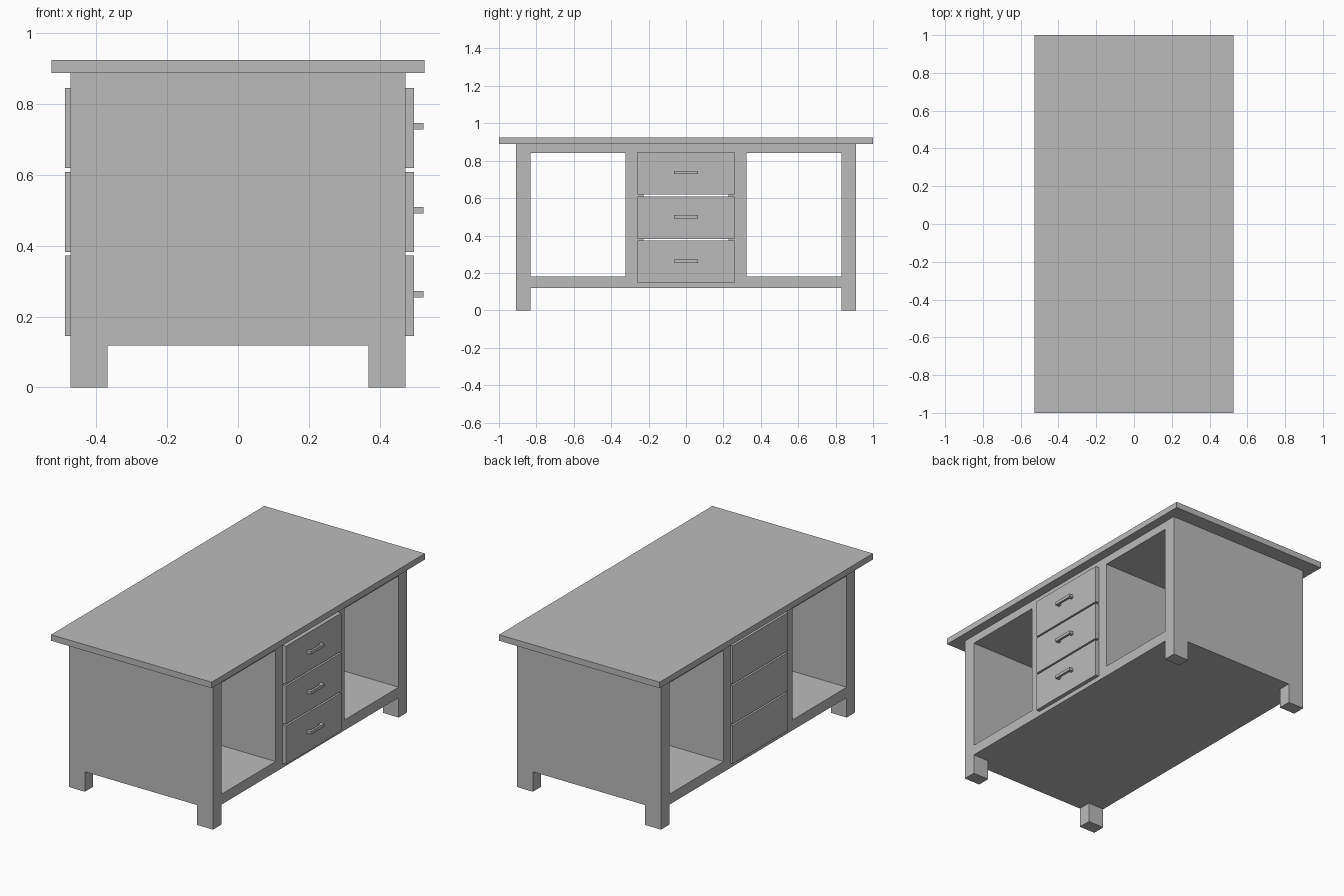
import bpy
import bmesh
from mathutils import Matrix, Vector

if "Cube" in bpy.data.objects:
    bpy.data.objects.remove(bpy.data.objects["Cube"])

grey = bpy.data.materials.new("plain grey")
grey.use_nodes = True
colour = (0.5, 0.5, 0.5, 1)
grey.diffuse_color = colour
grey.node_tree.nodes["Principled BSDF"].inputs["Base Color"].default_value = colour


def add_object(name, bm):
    """Turn a bmesh into a grey object."""
    mesh = bpy.data.meshes.new(name)
    bm.to_mesh(mesh)
    bm.free()
    mesh.materials.append(grey)
    bpy.context.collection.objects.link(bpy.data.objects.new(name, mesh))


def boxes(name, *spans):
    """One object made of boxes, each given as (x range, y range, z range)."""
    bm = bmesh.new()
    for span in spans:
        size = Vector([hi - lo for lo, hi in span])
        centre = Vector([(hi + lo) / 2 for lo, hi in span])
        place = Matrix.Translation(centre) @ Matrix.Diagonal(size).to_4x4()
        bmesh.ops.create_cube(bm, size=1, matrix=place)
    add_object(name, bm)


def mirrored(side, lo, hi):
    return (lo, hi) if side > 0 else (-hi, -lo)


HALF_X = 0.473
DEPTH = (-HALF_X, HALF_X)
FLOOR, SHELF, CEILING, DECK = 0.118, 0.18, 0.84, 0.888
END_IN, END_OUT = 0.832, 0.91
WALL_IN, WALL_OUT = 0.24, 0.323
FOOT_IN = 0.368

# Table top and horizontal boards
boxes("table_top", ((-0.527, 0.527), (-1, 1), (DECK, 0.924)))
boxes("upper_deck", (DEPTH, (-END_IN, END_IN), (CEILING, DECK)))
boxes("bottom_shelf", (DEPTH, (-END_IN, END_IN), (FLOOR, SHELF)))

for side, label in ((-1, "front"), (1, "back")):
    # End panel with feet
    panel_y = mirrored(side, END_IN, END_OUT)
    outline = [(-HALF_X, 0), (-FOOT_IN, 0), (-FOOT_IN, FLOOR), (FOOT_IN, FLOOR),
               (FOOT_IN, 0), (HALF_X, 0), (HALF_X, DECK), (-HALF_X, DECK)]
    bm = bmesh.new()
    face = bm.faces.new([bm.verts.new((x, panel_y[0], z)) for x, z in outline])
    grown = bmesh.ops.extrude_face_region(bm, geom=[face])
    moved = [v for v in grown["geom"] if isinstance(v, bmesh.types.BMVert)]
    bmesh.ops.translate(bm, verts=moved, vec=(0, END_OUT - END_IN, 0))
    bmesh.ops.recalc_face_normals(bm, faces=bm.faces)
    add_object(label + "_end_panel", bm)

    # Wall of the drawer column, with runners between the drawers
    boxes(label + "_drawer_wall", (DEPTH, mirrored(side, WALL_IN, WALL_OUT), (SHELF, CEILING)))
    boxes(label + "_drawer_runners",
          *((DEPTH, mirrored(side, 0.228, WALL_IN), (z - 0.008, z + 0.008)) for z in (0.377, 0.615)))

# Drawers: face, rear plate, open box and handle
for name, low in (("lower", 0.145), ("middle", 0.382), ("upper", 0.619)):
    high = low + 0.227
    mid = low + 0.118
    wide = (-0.259, 0.259)
    boxes(name + "_drawer_face", ((HALF_X, 0.497), wide, (low, high)))
    boxes(name + "_drawer_rear_plate", ((-0.488, -HALF_X), wide, (low, high)))
    base, rim = low + 0.04, high - 0.03
    boxes(name + "_drawer_box",
          (DEPTH, (-0.225, 0.225), (base, base + 0.015)),
          (DEPTH, (-0.225, -0.21), (base + 0.015, rim)),
          (DEPTH, (0.21, 0.225), (base + 0.015, rim)))
    grip_z = (mid - 0.009, mid + 0.009)
    boxes(name + "_drawer_handle",
          ((0.510, 0.523), (-0.063, 0.063), grip_z),
          ((0.497, 0.510), (-0.063, -0.045), grip_z),
          ((0.497, 0.510), (0.045, 0.063), grip_z))
